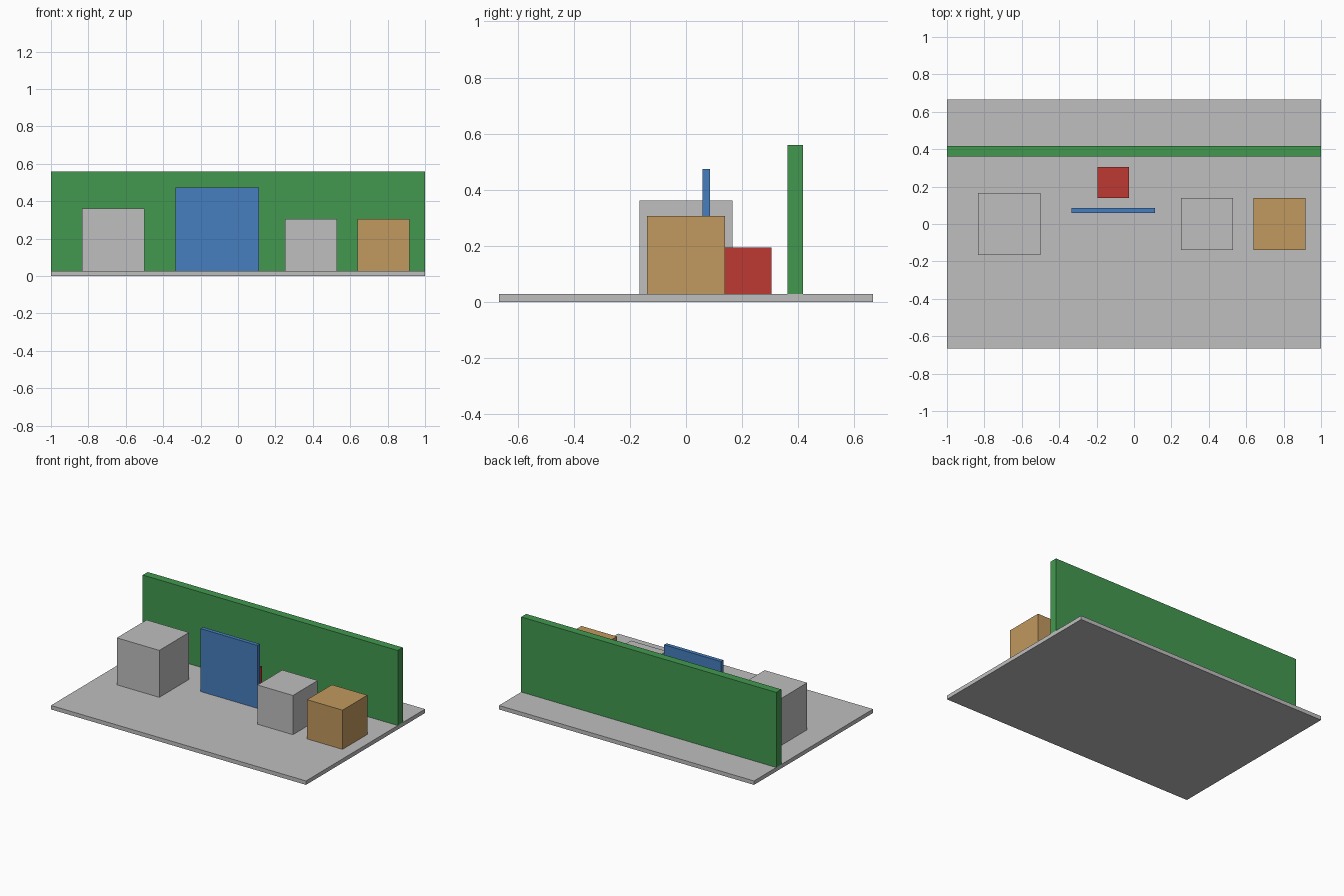
import bpy
import bmesh
from mathutils import Vector

default_cube = bpy.data.objects.get("Cube")
if default_cube:
    bpy.data.objects.remove(default_cube, do_unlink=True)


def material(name, rgb):
    mat = bpy.data.materials.new(name)
    mat.use_nodes = True
    color = (*rgb, 1.0)
    mat.diffuse_color = color
    mat.node_tree.nodes["Principled BSDF"].inputs["Base Color"].default_value = color
    return mat


def box(name, center, size, mat):
    """Box centred on x and y, with its underside at the given z."""
    bm = bmesh.new()
    bmesh.ops.create_cube(bm, size=1.0)
    bmesh.ops.scale(bm, vec=Vector(size), verts=bm.verts)
    bmesh.ops.translate(bm, vec=Vector((0, 0, size[2] / 2)), verts=bm.verts)
    mesh = bpy.data.meshes.new(name)
    bm.to_mesh(mesh)
    bm.free()
    mesh.materials.append(mat)
    obj = bpy.data.objects.new(name, mesh)
    obj.location = center
    bpy.context.collection.objects.link(obj)
    return obj


grey = material("light grey", (0.515, 0.52, 0.515))
green = material("green", (0.055, 0.318, 0.08))
blue = material("blue", (0.062, 0.21, 0.523))
red = material("red", (0.515, 0.042, 0.034))
tan = material("tan", (0.533, 0.318, 0.114))

floor = 0.028

# Ground slab and the long wall along its back
box("base_slab", (0, 0, 0), (2, 1.333, floor), grey)
box("back_wall", (0, 0.389, floor), (2, 0.056, 0.532), green)

# Upright panel with a small block hidden behind it
box("upright_panel", (-0.111, 0.072, floor), (0.444, 0.028, 0.446), blue)
box("hidden_block", (-0.111, 0.222, floor), (0.167, 0.167, 0.167), red)

# Row of cubes along the centre line
for name, x, side, mat in (
    ("large_cube", -0.667, 0.333, grey),
    ("small_grey_cube", 0.389, 0.278, grey),
    ("small_tan_cube", 0.778, 0.278, tan),
):
    box(name, (x, 0, floor), (side, side, side), mat)
